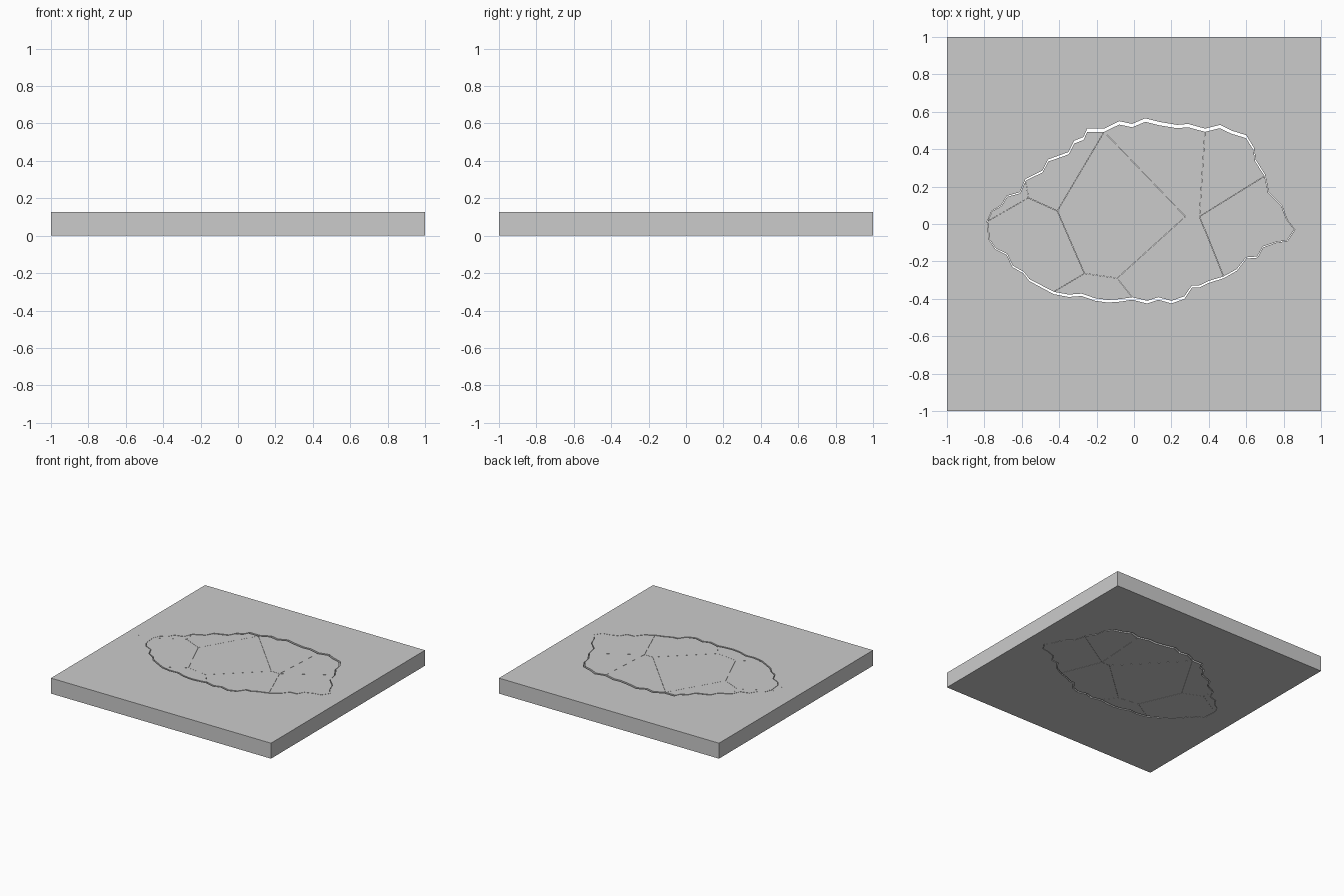
import bpy, bmesh
from mathutils import Vector

if "Cube" in bpy.data.objects:
    bpy.data.objects.remove(bpy.data.objects["Cube"])

H = 0.127  # slab thickness

# jagged fracture ring: upper edge left to right, lower edge right to left
upper = [(-.785, .015), (-.76, .07), (-.71, .1), (-.68, .15), (-.61, .17), (-.58, .24),
         (-.49, .285), (-.46, .345), (-.35, .385), (-.32, .445), (-.27, .465), (-.25, .51),
         (-.16, .51), (-.08, .55), (-.01, .535), (.06, .565), (.14, .545), (.23, .53),
         (.29, .535), (.38, .51), (.46, .53), (.52, .5), (.6, .475), (.64, .41), (.65, .345),
         (.7, .265), (.72, .17), (.79, .1), (.82, .02), (.86, -.03)]
lower = [(.82, -.09), (.76, -.1), (.69, -.125), (.66, -.18), (.6, -.185), (.55, -.25),
         (.48, -.29), (.4, -.315), (.35, -.34), (.31, -.34), (.27, -.4), (.2, -.425),
         (.13, -.405), (.07, -.425), (-.01, -.405), (-.07, -.415), (-.14, -.42), (-.21, -.41),
         (-.28, -.385), (-.35, -.39), (-.43, -.375), (-.56, -.305), (-.59, -.265),
         (-.65, -.23), (-.68, -.165), (-.74, -.135), (-.775, -.085)]
ring = [Vector(p) for p in upper + lower]
inner = [Vector((p.x * .998, p.y * .967)) for p in ring]


def prism(name, pts, shrink=1.0):
    """Extrude a flat outline to slab thickness, optionally shrunk for a hairline gap."""
    pts = [Vector(p) for p in pts]
    c = sum(pts, Vector((0, 0))) / len(pts)
    bm = bmesh.new()
    face = bm.faces.new([bm.verts.new((*(c + (p - c) * shrink), 0)) for p in pts])
    out = bmesh.ops.extrude_face_region(bm, geom=[face])
    for v in out['geom']:
        if isinstance(v, bmesh.types.BMVert):
            v.co.z = H
    bmesh.ops.recalc_face_normals(bm, faces=bm.faces)
    me = bpy.data.meshes.new(name)
    bm.to_mesh(me)
    bm.free()
    bpy.context.collection.objects.link(bpy.data.objects.new(name, me))


def arc(a, b):
    """Stretch of the inner ring clockwise from nearest point to a up to b."""
    n = len(inner)
    i, j = (min(range(n), key=lambda k: (inner[k] - Vector(p)).length) for p in (a, b))
    return [inner[(i + k) % n] for k in range((j - i) % n + 1)]


# outer slab with the opening, split by the side crack
crack_low = [(-1, -.03), (-.93, -.04), (-.88, -.043), (-.82, -.075)]
crack_high = [(-.85, 0), (-.92, -.01), (-1, .015)]
prism("outer_slab", [(-1, 1), (1, 1), (1, -1), (-1, -1)] + crack_low + ring[::-1] + crack_high)

# thin sliver filling the side crack
prism("crack_sliver", crack_low + [ring[-1], ring[0]] + crack_high, .997)

# interior crack junctions
n1, n2, n3 = (-.565, .14), (-.41, .07), (-.265, -.265)
n4, n5, n6 = (-.09, -.29), (.275, .04), (.35, .04)
# where cracks meet the ring
left, tl, top = (-.785, .015), (-.58, .235), (-.2, .5)
tr, right, br = (.38, .5), (.7, .26), (.48, -.285)
bot, bl = (-.03, -.4), (-.43, -.37)

# loose shards inside the ring
shards = [arc(left, tl) + [n1],
          arc(tl, top) + [n2, n1],
          arc(top, top) + [n5, n4, n3, n2],
          arc(top, tr) + [n6, n5],
          arc(tr, right) + [n6],
          arc(right, br) + [n6],
          arc(br, bot) + [n4, n5, n6],
          arc(bot, bl) + [n3, n4],
          arc(bl, left) + [n1, n2, n3]]
for i, pts in enumerate(shards):
    prism(f"shard_{i + 1}", pts, .997)
